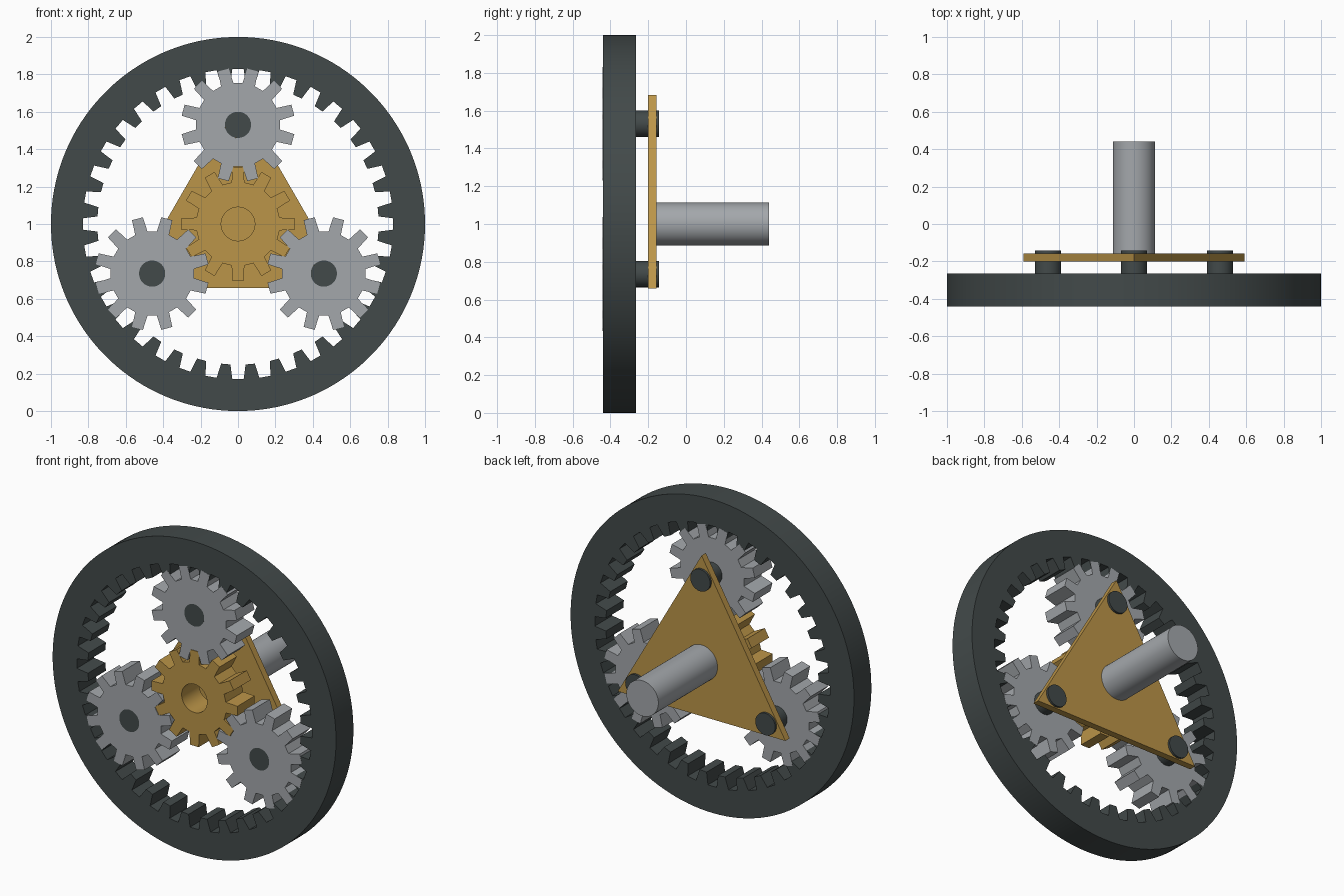
import bpy, bmesh, math

if "Cube" in bpy.data.objects:
    bpy.data.objects.remove(bpy.data.objects["Cube"])

FRONT, BACK = -0.44, -0.265   # depth range of the gear layer
ORBIT = 0.53                  # distance from the sun to each planet


def material(name, rgb):
    m = bpy.data.materials.new(name)
    m.diffuse_color = (*rgb, 1)
    m.use_nodes = True
    m.node_tree.nodes["Principled BSDF"].inputs["Base Color"].default_value = m.diffuse_color
    return m


DARK = material("dark_slate", (0.055, 0.068, 0.068))
STEEL = material("steel_grey", (0.37, 0.39, 0.41))
GOLD = material("brass", (0.50, 0.30, 0.065))


def finish(bm, name, mat, smooth=True):
    bmesh.ops.recalc_face_normals(bm, faces=bm.faces)
    mesh = bpy.data.meshes.new(name)
    bm.to_mesh(mesh)
    bm.free()
    ob = bpy.data.objects.new(name, mesh)
    bpy.context.collection.objects.link(ob)
    mesh.materials.append(mat)
    if smooth:
        bpy.context.view_layer.objects.active = ob
        ob.select_set(True)
        bpy.ops.object.shade_smooth_by_angle(angle=math.radians(25))
        ob.select_set(False)
    return ob


def toothed(teeth, root, tip, root_half, tip_half, phase):
    """Polar outline: four points per trapezoid tooth (half widths in pitches)."""
    pitch = math.tau / teeth
    return [(r, phase + (i + o) * pitch) for i in range(teeth)
            for r, o in ((root, -root_half), (tip, -tip_half),
                         (tip, tip_half), (root, root_half))]


def band(name, outline, radius, cx, cz, y0, y1, mat):
    """Solid between a toothed outline and a plain circle of the given radius."""
    bm = bmesh.new()
    n = len(outline)
    circle = [(radius, outline[0][1] + math.tau * i / n) for i in range(n)]
    loops = [[bm.verts.new((cx + r * math.cos(a), y, cz + r * math.sin(a)))
              for r, a in pts]
             for pts, y in ((outline, y0), (circle, y0), (circle, y1), (outline, y1))]
    for k in range(4):
        a, b = loops[k], loops[(k + 1) % 4]
        for i in range(n):
            j = (i + 1) % n
            bm.faces.new((a[i], a[j], b[j], b[i]))
    return finish(bm, name, mat)


def prism(name, radius, sides, cx, cz, y0, y1, mat, smooth=True):
    """Regular prism along y with one corner pointing up."""
    bm = bmesh.new()
    ends = [[bm.verts.new((cx + radius * math.sin(math.tau * i / sides), y,
                           cz + radius * math.cos(math.tau * i / sides)))
             for i in range(sides)] for y in (y0, y1)]
    bm.faces.new(ends[0])
    bm.faces.new(ends[1])
    for i in range(sides):
        j = (i + 1) % sides
        bm.faces.new((ends[0][i], ends[0][j], ends[1][j], ends[1][i]))
    return finish(bm, name, mat, smooth)


# Outer ring with inward teeth
band("ring_gear", toothed(36, 0.83, 0.752, 0.29, 0.19, math.radians(5)),
     1.0, 0, 1, FRONT, BACK, DARK)

# Central sun gear with a bore
band("sun_gear", toothed(12, 0.225, 0.305, 0.29, 0.19, 0),
     0.09, 0, 1, FRONT, BACK, GOLD)

# Three planet gears on pins
for k in range(3):
    a = math.radians(90 + 120 * k)
    x, z = ORBIT * math.cos(a), 1 + ORBIT * math.sin(a)
    band(f"planet_gear_{k + 1}",
         toothed(12, 0.225, 0.305, 0.29, 0.19, math.radians(15)),
         0.07, x, z, FRONT - 0.001, BACK + 0.001, STEEL)
    prism(f"planet_pin_{k + 1}", 0.07, 48, x, z, FRONT - 0.001, -0.143, DARK)

# Triangular carrier plate and output shaft
prism("carrier_plate", 0.683, 3, 0, 1, -0.20, -0.157, GOLD, smooth=False)
prism("output_shaft", 0.113, 48, 0, 1, -0.157, 0.44, STEEL)
